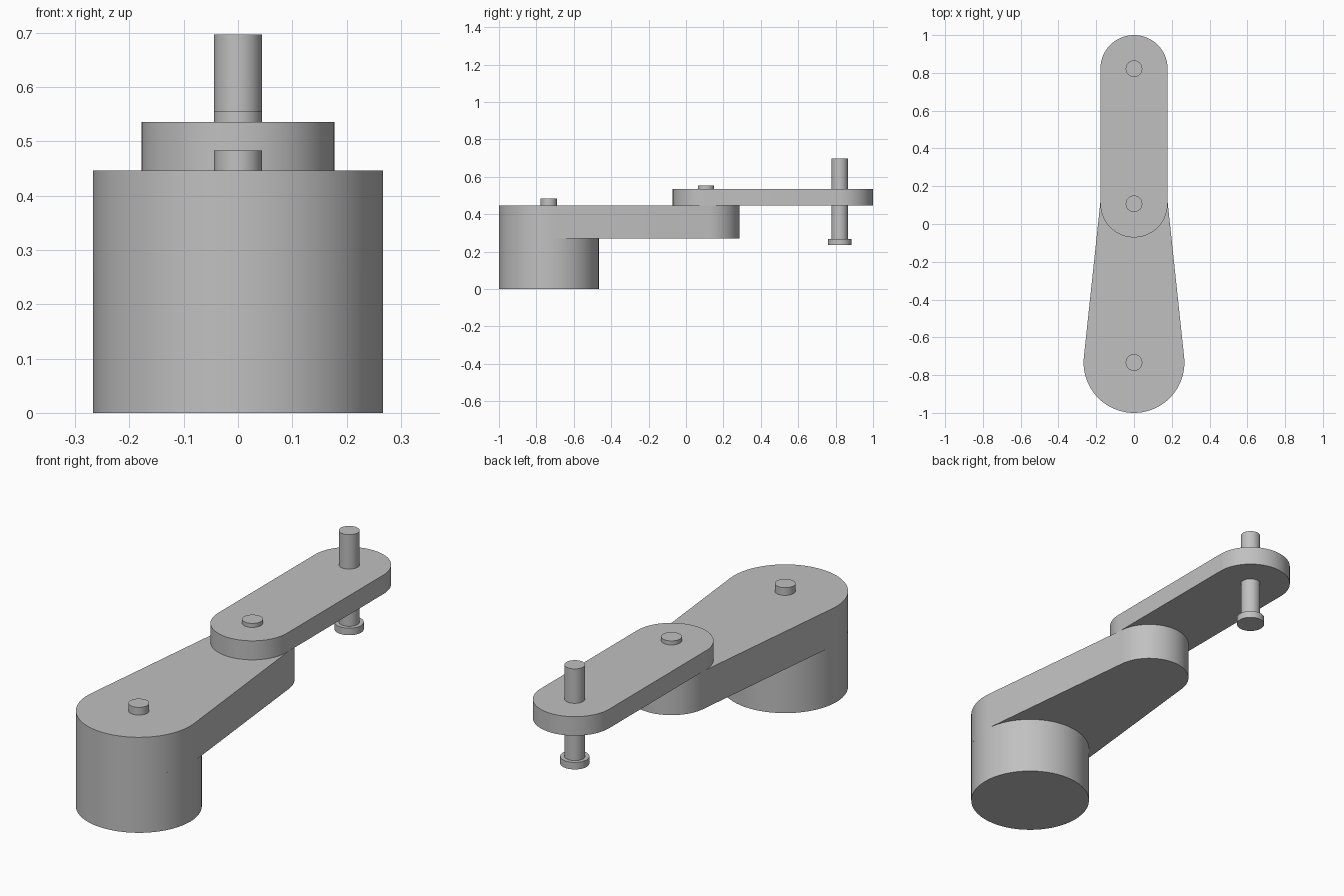
import bpy, bmesh, math

cube = bpy.data.objects.get("Cube")
if cube:
    bpy.data.objects.remove(cube, do_unlink=True)

grey = bpy.data.materials.new("plain grey")
grey.use_nodes = True
colour = (0.53, 0.53, 0.53, 1)
grey.diffuse_color = colour
grey.node_tree.nodes["Principled BSDF"].inputs["Base Color"].default_value = colour

# Joint centres along y
SHOULDER, ELBOW, WRIST = -0.733, 0.107, 0.822


def extrude_outline(name, outline, z0, z1):
    """Raise a closed xy outline into a smooth-sided solid."""
    bm = bmesh.new()
    face = bm.faces.new([bm.verts.new((x, y, z0)) for x, y in outline])
    top = bmesh.ops.extrude_face_region(bm, geom=[face])["geom"]
    verts = [g for g in top if isinstance(g, bmesh.types.BMVert)]
    bmesh.ops.translate(bm, verts=verts, vec=(0, 0, z1 - z0))
    bmesh.ops.recalc_face_normals(bm, faces=bm.faces)
    mesh = bpy.data.meshes.new(name)
    bm.to_mesh(mesh)
    bm.free()
    mesh.materials.append(grey)
    obj = bpy.data.objects.new(name, mesh)
    bpy.context.collection.objects.link(obj)
    bpy.ops.object.select_all(action='DESELECT')
    obj.select_set(True)
    bpy.context.view_layer.objects.active = obj
    bpy.ops.object.shade_smooth_by_angle(angle=math.radians(30))
    return obj


def arc(y, r, a0, a1, n=48):
    return [(r * math.cos(a0 + (a1 - a0) * i / n),
             y + r * math.sin(a0 + (a1 - a0) * i / n)) for i in range(n + 1)]


def cylinder(name, y, r, z0, z1):
    return extrude_outline(name, arc(y, r, 0, math.tau, 64)[:-1], z0, z1)


def link(name, y0, r0, y1, r1, z0, z1):
    """Two round ends joined by their outer tangents."""
    t = math.asin((r0 - r1) / (y1 - y0))
    outline = arc(y1, r1, t, math.pi - t) + arc(y0, r0, math.pi - t, math.tau + t)
    return extrude_outline(name, outline, z0, z1)


# Base and the two arm links
cylinder("base", SHOULDER, 0.267, 0, 0.27)
link("lower_arm", SHOULDER, 0.267, ELBOW, 0.178, 0.27, 0.447)
link("upper_arm", ELBOW, 0.178, WRIST, 0.178, 0.447, 0.536)

# Joint pins
cylinder("shoulder_pin", SHOULDER, 0.044, 0.43, 0.483)
cylinder("elbow_pin", ELBOW, 0.044, 0.43, 0.555)

# Vertical spindle with its end flange
cylinder("spindle", WRIST, 0.044, 0.25, 0.697)
cylinder("spindle_flange", WRIST, 0.062, 0.235, 0.268)
